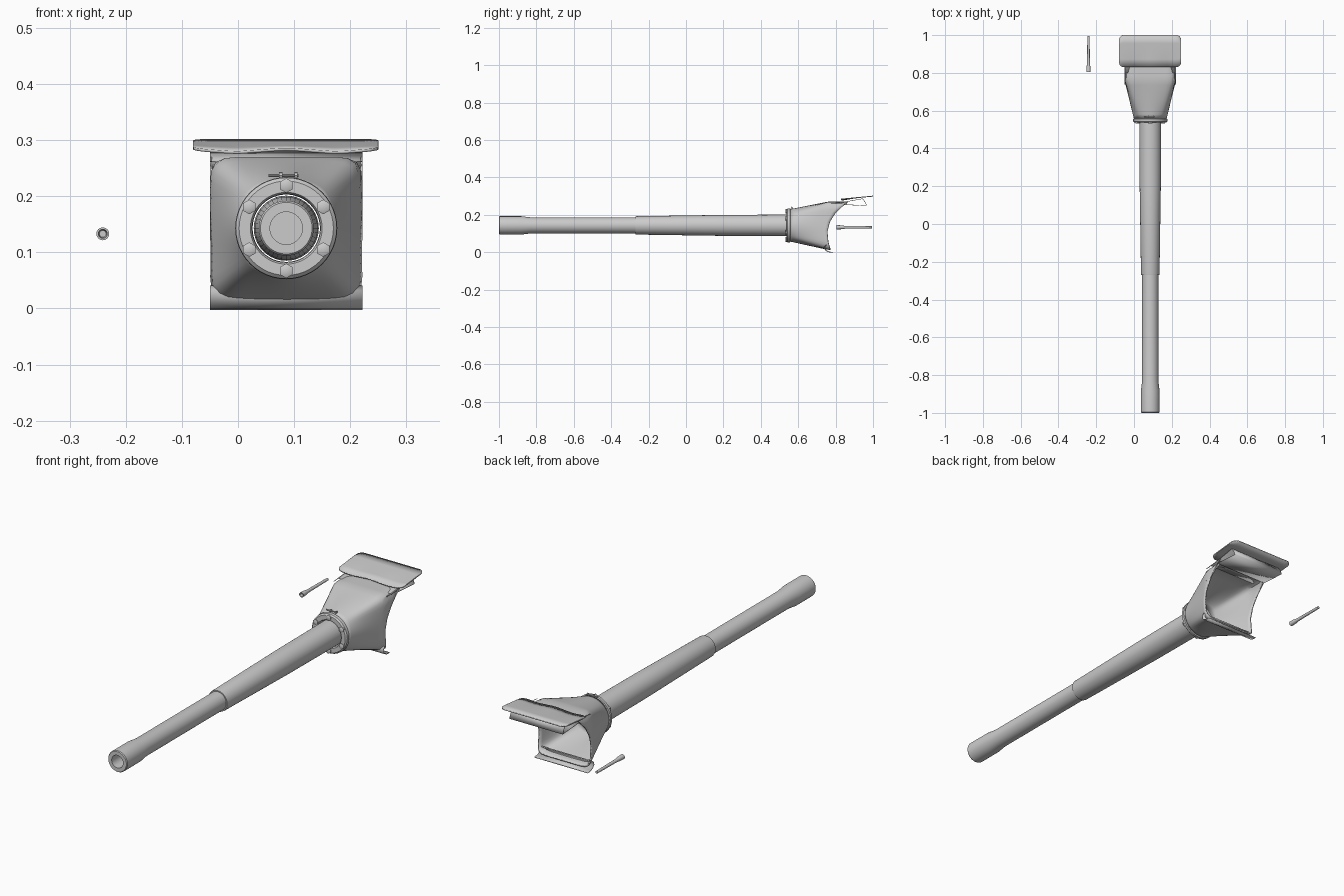
import bpy, bmesh, math
from math import sin, cos, pi, radians

if "Cube" in bpy.data.objects:
    bpy.data.objects.remove(bpy.data.objects["Cube"])

CX, CZ = 0.086, 0.143          # barrel axis
steel = bpy.data.materials.new("steel_grey")
steel.diffuse_color = (0.6, 0.6, 0.6, 1)
steel.use_nodes = True
steel.node_tree.nodes["Principled BSDF"].inputs["Base Color"].default_value = steel.diffuse_color


def make(name, verts, faces, angle=35, thick=0):
    me = bpy.data.meshes.new(name)
    me.from_pydata(verts, [], faces)
    bm = bmesh.new()
    bm.from_mesh(me)
    bmesh.ops.remove_doubles(bm, verts=bm.verts, dist=1e-6)
    bmesh.ops.recalc_face_normals(bm, faces=bm.faces)
    bm.to_mesh(me)
    bm.free()
    ob = bpy.data.objects.new(name, me)
    bpy.context.collection.objects.link(ob)
    me.materials.append(steel)
    if thick:
        mod = ob.modifiers.new("thickness", 'SOLIDIFY')
        mod.thickness = thick
        mod.offset = -1
    bpy.ops.object.select_all(action='DESELECT')
    ob.select_set(True)
    bpy.context.view_layer.objects.active = ob
    bpy.ops.object.shade_smooth_by_angle(angle=radians(angle))
    return ob


def bridge(rings, closed=True):
    n = len(rings[0])
    faces = []
    for i in range(len(rings) - 1):
        for j in range(n if closed else n - 1):
            k = (j + 1) % n
            faces.append((i*n + j, i*n + k, (i+1)*n + k, (i+1)*n + j))
    return [v for r in rings for v in r], faces


def lathe(name, profile, cx=CX, cz=CZ, n=40, turn=0.0, angle=35):
    """Revolve (y, radius) pairs around an axis parallel to y."""
    rings = [[(cx + r*cos(2*pi*j/n + turn), y, cz + r*sin(2*pi*j/n + turn))
              for j in range(n)] for y, r in profile]
    return make(name, *bridge(rings), angle=angle)


# Barrel: hollow flared muzzle, slim tube, stepped sleeve
lathe("barrel", [(-0.86, 0), (-0.86, 0.029), (-1, 0.029), (-1, 0.046), (-0.996, 0.049),
                 (-0.88, 0.049), (-0.83, 0.043), (-0.27, 0.043), (-0.27, 0.048),
                 (-0.265, 0.049), (0.2, 0.056), (0.58, 0.058), (0.58, 0)])

# Bolted collar around the barrel
lathe("collar", [(0.57, 0.060), (0.542, 0.061), (0.537, 0.064), (0.537, 0.084),
                 (0.543, 0.090), (0.556, 0.091), (0.560, 0.086), (0.572, 0.086)], n=48)
for i in range(6):
    a = pi/2 + i*pi/3
    bx, bz = CX + 0.076*cos(a), CZ + 0.076*sin(a)
    lathe("collar_bolt", [(0.54, 0.013), (0.533, 0.013), (0.531, 0.0095), (0.531, 0)],
          bx, bz, n=6, turn=pi/6)


# Mantlet shell: round at the collar, square at the rear, with an arched rear cut
REAR = [(0.0, 0.775), (0.05, 0.76), (0.11, 0.755), (0.16, 0.768),
        (0.21, 0.80), (0.25, 0.84), (0.275, 0.87)]


def rear_y(z):
    for (z0, y0), (z1, y1) in zip(REAR, REAR[1:]):
        if z <= z1:
            return y0 + (y1 - y0)*(z - z0)/(z1 - z0)
    return REAR[-1][1]


def square_point(a):
    """Rounded square in polar form, from a superellipse."""
    c, s = cos(a), sin(a)
    k = (abs(c)**9 + abs(s)**9)**(-1/9)
    return CX + 0.136*c*k, 0.141 + 0.129*s*k


N = 64
rings = []
for i in range(13):
    t = i/12
    ring = []
    for j in range(N):
        a = 2*pi*j/N
        qx, qz = square_point(a)
        y = 0.555 + t*(rear_y(qz) - 0.555)
        w = min(1, (y - 0.555)/0.205)
        ring.append((CX + 0.086*cos(a)*(1 - w) + (qx - CX)*w, y,
                     CZ + 0.086*sin(a)*(1 - w) + (qz - CZ)*w))
    rings.append(ring)
make("mantlet_shell", *bridge(rings), thick=0.006)


# Sheets swept straight across the mantlet width from a (y, z) profile
def sheet(name, profile, x0=-0.05, x1=0.222, thick=0.004, closed=False):
    rings = [[(x, y, z) for y, z in profile] for x in (x0, x1)]
    return make(name, *bridge(rings, closed), thick=thick)


sheet("lower_lip", [(0.785, 0.001), (0.765, 0.003), (0.75, 0.010), (0.742, 0.020),
                    (0.743, 0.030), (0.752, 0.038)])
sheet("upper_flap", [(0.80, 0.264), (0.86, 0.272), (0.945, 0.287), (0.958, 0.27),
                     (0.968, 0.246), (0.90, 0.250), (0.845, 0.254)], thick=0.003)

# Square side cheeks that close the shell corners
for name, x in (("cheek_left", -0.05), ("cheek_right", 0.222)):
    pts = [(rear_y(z), z) for z in (0.2, 0.225, 0.25, 0.272)]
    sheet(name, [(0.765, 0.2)] + pts + [(0.765, 0.262)], x - 0.0, x + (0.004 if x < 0 else -0.004),
          thick=0)

# Rounded cover plate with a wavy front edge
outline = []
for px, py, a0 in ((0.222, 0.972, 0), (-0.052, 0.972, 90), (-0.052, 0.858, 180), (0.222, 0.858, 270)):
    for k in range(7):
        a = radians(a0 + 15*k)
        outline.append((px + 0.028*cos(a), py + 0.028*sin(a)))
# columns across x, each from the front edge to the back edge
cols = []
xs = sorted({round(x, 5) for x, _ in outline} | {-0.052 + 0.274*k/16 for k in range(17)})
for x in xs:
    d = max(0, -0.052 - x, x - 0.222)
    inset = 0.028 - math.sqrt(max(0, 0.028**2 - d*d))
    y0, y1 = 0.83 + inset, 1.0 - inset
    wave = -0.006*max(0, 1 - abs(abs(x - CX) - 0.09)/0.08)
    cols.append([(x, y0 + (y1 - y0)*f, 0.286 + 0.016*(y0 + (y1 - y0)*f - 0.83)/0.17
                  + wave*max(0, 1 - 2*f)) for f in (0, 0.25, 0.5, 0.75, 1)])
make("cover_plate", *bridge(cols, closed=False), thick=0.005)

# Small lifting pin on top of the shell
for name, x0, x1, r in (("lifting_pin", 0.054, 0.108, 0.003), ("pin_lug", 0.073, 0.079, 0.006),
                        ("pin_lug", 0.101, 0.106, 0.006)):
    ring = [[(x, 0.566 + r*cos(k*pi/4), 0.237 + r*sin(k*pi/4)) for k in range(8)] for x in (x0, x1)]
    v, f = bridge(ring)
    make(name, v, f + [tuple(range(8)), tuple(range(8, 16))])

# Small side gun barrel
lathe("side_barrel", [(0.83, 0), (0.83, 0.006), (0.805, 0.008), (0.805, 0.0115), (0.83, 0.0105),
                      (0.85, 0.0075), (0.90, 0.007), (0.995, 0.006), (0.995, 0)],
      cx=-0.241, cz=0.133, n=16)
